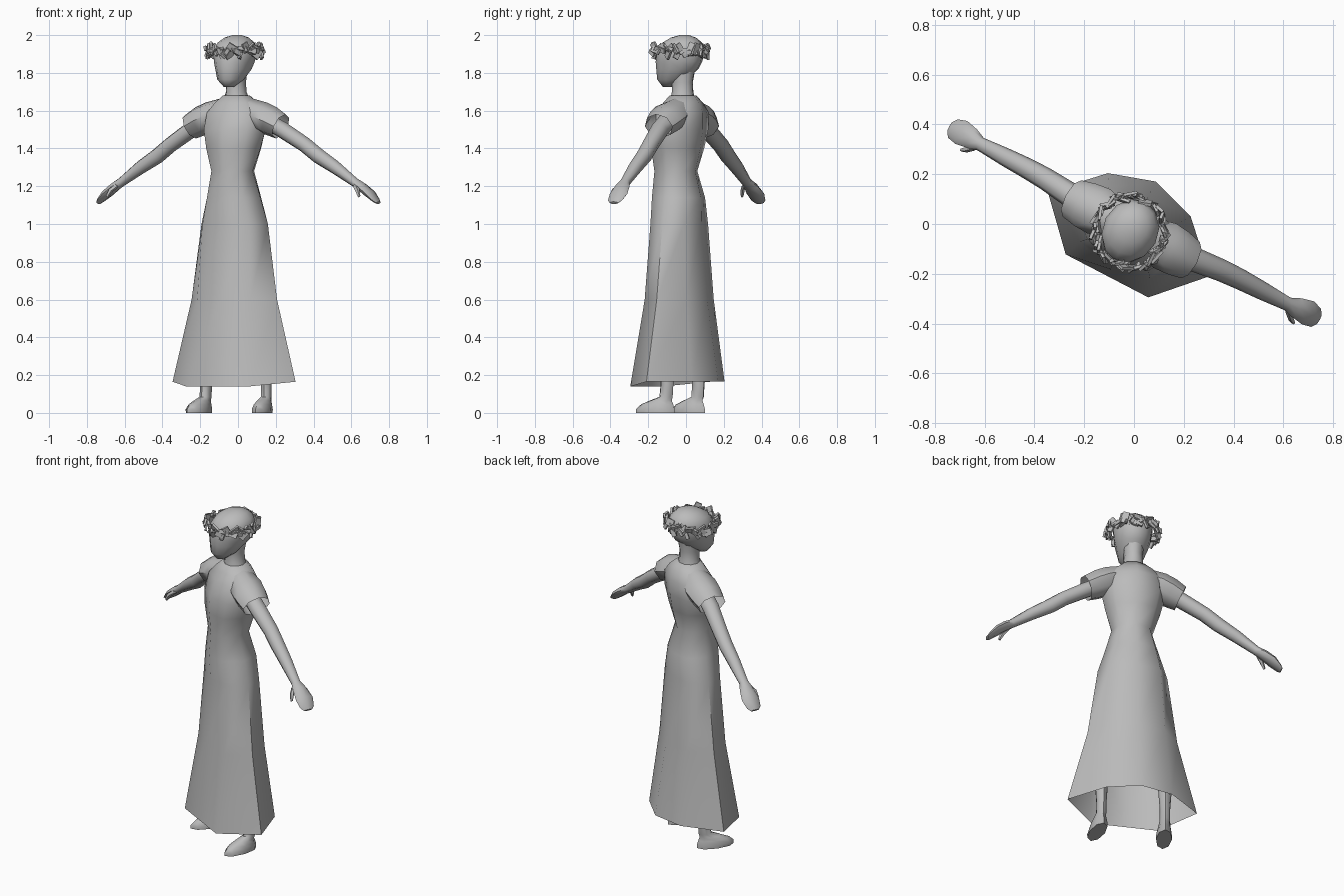
import bpy, bmesh, math, random
from mathutils import Matrix, Vector, Euler

if "Cube" in bpy.data.objects:
    bpy.data.objects.remove(bpy.data.objects["Cube"])

random.seed(4)
TURN = Matrix.Rotation(math.radians(-27.5), 4, 'Z')   # whole figure is turned
grey = bpy.data.materials.new("plain_grey")
grey.diffuse_color = (0.5, 0.5, 0.5, 1)
grey.use_nodes = True
grey.node_tree.nodes["Principled BSDF"].inputs["Base Color"].default_value = grey.diffuse_color


def finish(name, bm, local=Matrix(), smooth=50):
    bmesh.ops.recalc_face_normals(bm, faces=bm.faces[:])
    me = bpy.data.meshes.new(name)
    bm.to_mesh(me)
    bm.free()
    me.materials.append(grey)
    ob = bpy.data.objects.new(name, me)
    bpy.context.collection.objects.link(ob)
    ob.matrix_world = TURN @ local
    if smooth:
        bpy.ops.object.select_all(action='DESELECT')
        ob.select_set(True)
        bpy.context.view_layer.objects.active = ob
        bpy.ops.object.shade_smooth_by_angle(angle=math.radians(smooth))
    return ob


def loft(name, rings, caps=(True, True), local=Matrix(), smooth=50):
    bm = bmesh.new()
    rows = [[bm.verts.new(p) for p in r] for r in rings]
    n = len(rows[0])
    for a, b in zip(rows, rows[1:]):
        for i in range(n):
            j = (i + 1) % n
            bm.faces.new((a[i], a[j], b[j], b[i]))
    if caps[0]:
        bm.faces.new(rows[0])
    if caps[1]:
        bm.faces.new(rows[-1])
    return finish(name, bm, local, smooth)


def tube(name, path, tilt, sides=8, mirror=1, **kw):
    """path rows: x, y, z, half width in y, half width across; tilt 90 = upright"""
    t = math.radians(tilt)
    n = Vector((math.sin(t), 0, math.cos(t)))
    rings = []
    for x, y, z, ry, rn in path:
        ring = []
        for k in range(sides):
            a = 2 * math.pi * k / sides
            p = Vector((x, y + ry * math.cos(a), z)) + n * rn * math.sin(a)
            p.x *= mirror
            ring.append(p)
        rings.append(ring)
    return loft(name, rings, **kw)


def dress_ring(z, a, front, side, back, k, kb, dz=0):
    """eight-sided section: half width a, front/side/back depths, corner factors"""
    fc = side + (front - side) * (1.45 * k if k > .68 else 1) * .75 if dz == 0 else front
    bc = side + (back - side) * kb
    w = a * (k if dz == 0 else .51)
    return [(0, front, z - dz), (w, fc, z - dz), (a, side, z), (w, bc, z),
            (0, back, z), (-w, bc, z), (-a, side, z), (-w, fc, z - dz)]


# Long dress, from hem to collar
loft("dress", [
    dress_ring(.165, .367, -.235, -.045, .192, .51, .75, .025),
    dress_ring(.60, .255, -.205, -.042, .125, .62, .75),
    dress_ring(1.00, .198, -.172, -.038, .092, .7, .75),
    dress_ring(1.14, .155, -.18, -.041, .09, .7, .75),
    dress_ring(1.28, .116, -.17, -.055, .055, .72, .72),
    dress_ring(1.40, .155, -.18, -.04, .085, .72, .72),
    dress_ring(1.50, .18, -.175, -.03, .10, .72, .74),
    dress_ring(1.59, .175, -.14, -.02, .10, .72, .74),
    dress_ring(1.64, .13, -.11, -.015, .08, .72, .74),
    dress_ring(1.68, .075, -.085, -.015, .05, .72, .74),
], caps=(False, True), smooth=60)

for side, tag in ((1, "left"), (-1, "right")):
    # Short flared sleeve with open cuff
    tube(tag + "_sleeve", [
        (.05, -.015, 1.61, .07, .065), (.15, -.02, 1.57, .10, .08),
        (.21, -.022, 1.545, .095, .08), (.268, -.024, 1.517, .082, .07)],
        24, 8, side, caps=(True, False))
    # Arm and mitten hand
    tube(tag + "_arm", [
        (.15, -.02, 1.56, .05, .045), (.27, -.016, 1.50, .05, .045),
        (.40, -.003, 1.42, .045, .042), (.48, 0, 1.36, .042, .042),
        (.58, 0, 1.30, .037, .036), (.695, 0, 1.222, .028, .025),
        (.735, .004, 1.198, .042, .025), (.785, .006, 1.16, .052, .022),
        (.822, .004, 1.125, .042, .012), (.835, .004, 1.112, .025, .008)],
        38, 8, side)
    # Thumb
    tube(tag + "_thumb", [
        (.71, -.022, 1.205, .014, .014), (.735, -.045, 1.18, .013, .013),
        (.752, -.056, 1.145, .007, .008)], 55, 5, side)
    # Foot with ankle and lower leg
    tube(tag + "_foot", [
        (0, -.065, 0, .108, .044), (0, -.065, .02, .108, .045),
        (0, -.055, .045, .09, .04), (0, -.035, .065, .062, .034),
        (0, -.005, .085, .037, .029), (0, 0, .15, .036, .029),
        (0, 0, .45, .055, .05)], 90, 8, 1,
        local=Matrix.Translation((side * .18, -.02, 0))
        @ Matrix.Rotation(math.radians(side * 8), 4, 'Z'))

# Neck
tube("neck", [
    (0, -.02, 1.66, .065, .07), (0, -.02, 1.70, .058, .055),
    (0, -.022, 1.75, .058, .052), (0, -.02, 1.82, .07, .06)], 90, 10)

# Head from chin to crown
tube("head", [
    (0, -.105, 1.725, .03, .025), (0, -.085, 1.765, .08, .068),
    (0, -.052, 1.82, .118, .09), (0, -.042, 1.86, .13, .102),
    (0, -.03, 1.92, .13, .112), (0, -.022, 1.96, .108, .095),
    (0, -.015, 1.987, .067, .063), (0, -.01, 2.0, .025, .025)],
    90, 12, smooth=60)

# Wreath of small twisted slats around the head
bm = bmesh.new()
COUNT = 64
for i in range(COUNT):
    a = 2 * math.pi * i / COUNT
    r = random.uniform(.128, .15)
    spot = Matrix.Translation((r * math.cos(a), -.036 + r * math.sin(a),
                               random.uniform(1.897, 1.935)))
    twist = Euler((random.uniform(-.5, .5), random.uniform(-1.3, 1.3),
                   a + math.pi / 2 + random.uniform(-.6, .6))).to_matrix().to_4x4()
    size = Matrix.Diagonal((random.uniform(.045, .065), .012,
                            random.uniform(.016, .04), 1))
    bmesh.ops.create_cube(bm, size=1, matrix=spot @ twist @ size)
finish("wreath", bm, smooth=0)
